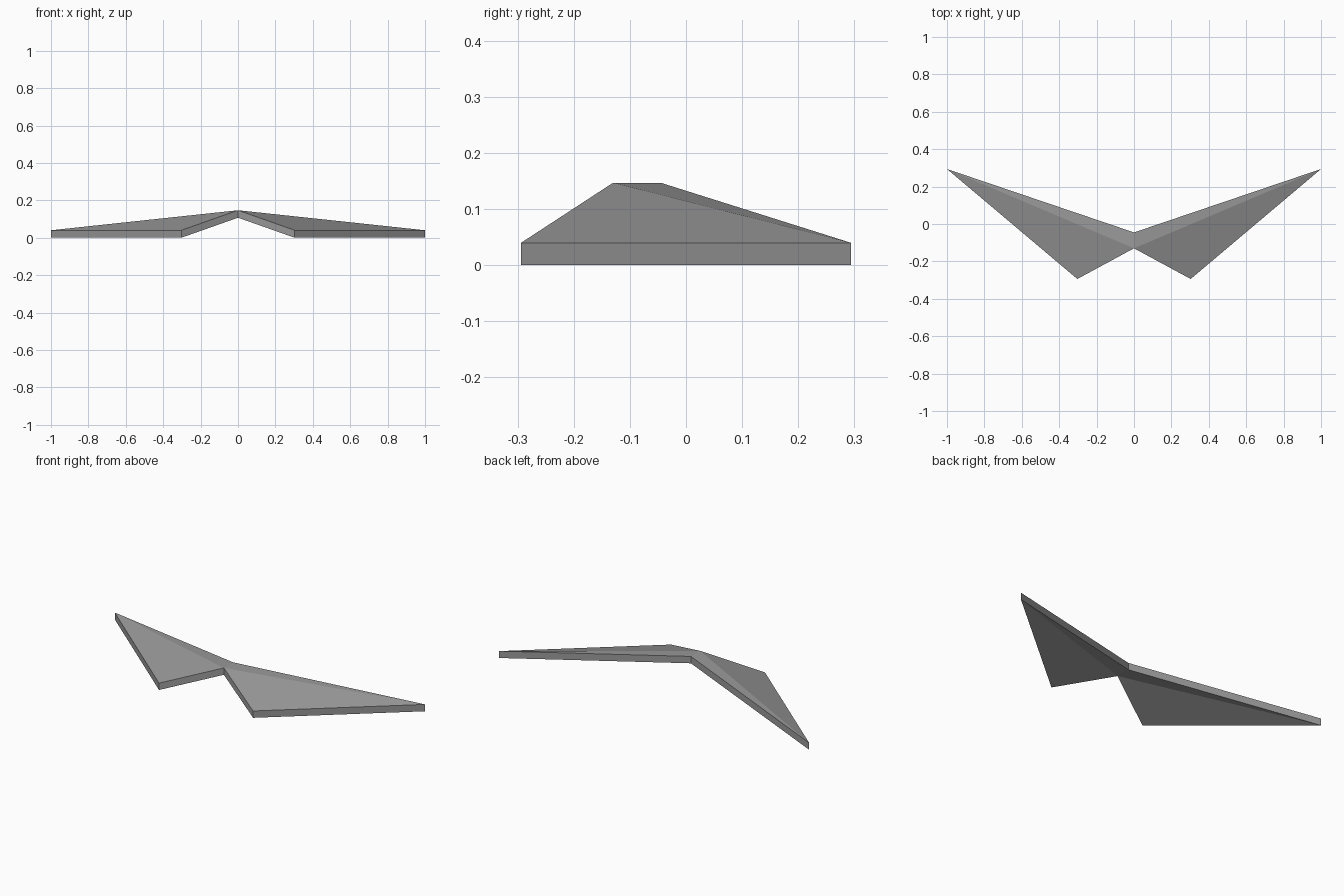
import bpy
import bmesh

cube = bpy.data.objects.get("Cube")
if cube:
    bpy.data.objects.remove(cube, do_unlink=True)

THICKNESS = 0.04

grey = bpy.data.materials.new("mid grey")
grey.use_nodes = True
colour = (0.32, 0.32, 0.32, 1)
grey.diffuse_color = colour
grey.node_tree.nodes["Principled BSDF"].inputs["Base Color"].default_value = colour

# Left half of the wing: underside folded along the line from nose to tip
bm = bmesh.new()
nose, tail, tip, corner = [bm.verts.new(p) for p in (
    (0, -0.13, 0.107), (0, -0.045, 0.107), (1, 0.294, 0), (0.303, -0.294, 0))]
under = [bm.faces.new((nose, corner, tip)), bm.faces.new((nose, tip, tail))]

# Raise a copy straight up to give the plate vertical edges
result = bmesh.ops.extrude_face_region(bm, geom=under, use_keep_orig=True)
top = [v for v in result["geom"] if isinstance(v, bmesh.types.BMVert)]
bmesh.ops.translate(bm, verts=top, vec=(0, 0, THICKNESS))

# Open the centre line so that the mirrored halves join cleanly
centre = [f for f in bm.faces if all(abs(v.co.x) < 1e-5 for v in f.verts)]
bmesh.ops.delete(bm, geom=centre, context='FACES')
bmesh.ops.recalc_face_normals(bm, faces=bm.faces)
if max(bm.faces, key=lambda f: f.calc_center_median().z).normal.z < 0:
    bmesh.ops.reverse_faces(bm, faces=bm.faces)

mesh = bpy.data.meshes.new("wing")
bm.to_mesh(mesh)
bm.free()
mesh.materials.append(grey)
wing = bpy.data.objects.new("wing", mesh)
bpy.context.collection.objects.link(wing)

# Right half
mirror = wing.modifiers.new("Mirror", 'MIRROR')
mirror.use_clip = True
